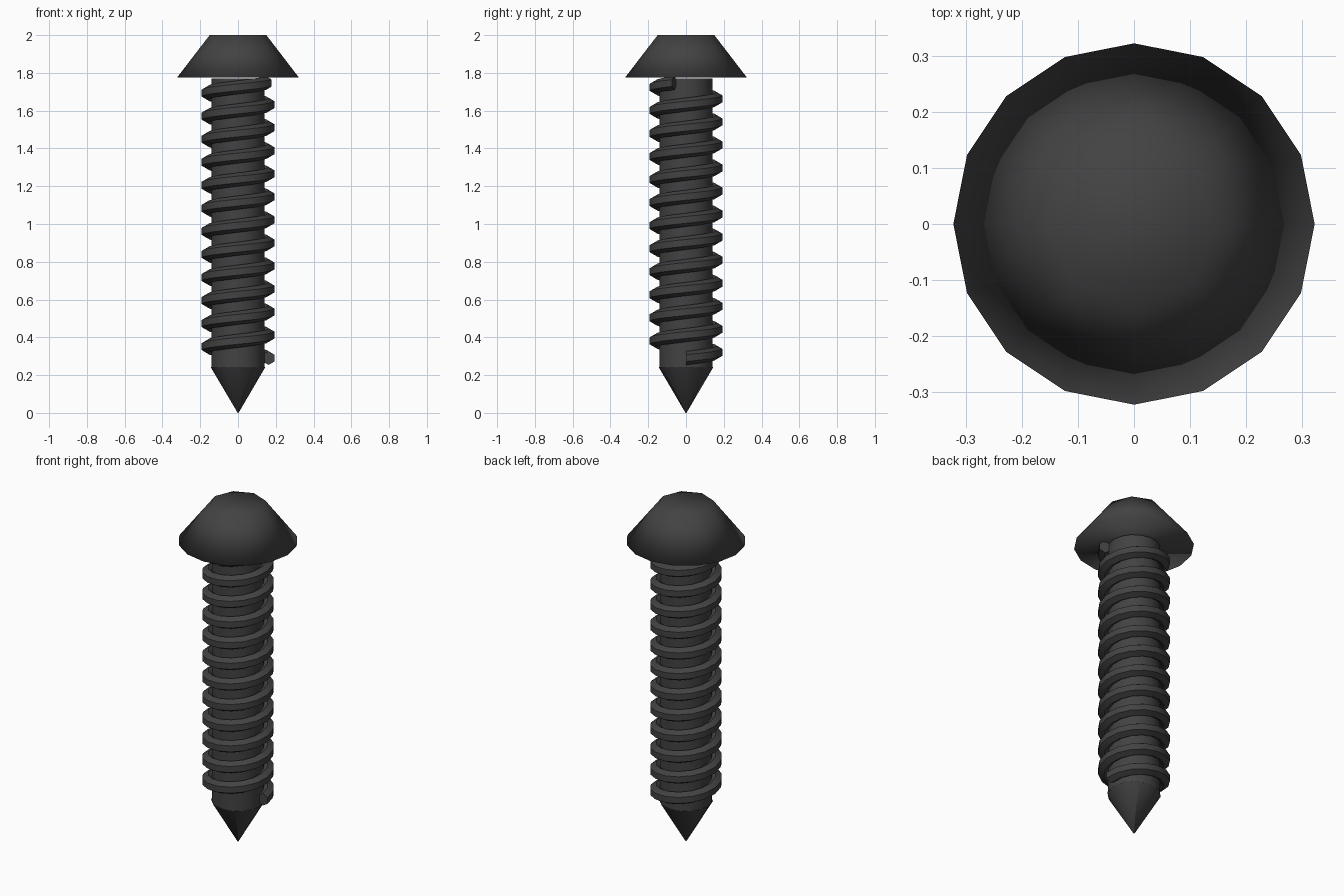
import bpy, bmesh, math

cube = bpy.data.objects.get("Cube")
if cube:
    bpy.data.objects.remove(cube, do_unlink=True)

metal = bpy.data.materials.new("dark_grey_metal")
metal.use_nodes = True
colour = (0.055, 0.055, 0.055, 1)
metal.diffuse_color = colour
metal.node_tree.nodes["Principled BSDF"].inputs["Base Color"].default_value = colour


def finish(name, bm, smooth_angle):
    """Turn a bmesh into a shaded, coloured object."""
    bmesh.ops.recalc_face_normals(bm, faces=bm.faces)
    mesh = bpy.data.meshes.new(name)
    bm.to_mesh(mesh)
    bm.free()
    mesh.materials.append(metal)
    obj = bpy.data.objects.new(name, mesh)
    bpy.context.collection.objects.link(obj)
    bpy.ops.object.select_all(action='DESELECT')
    obj.select_set(True)
    bpy.context.view_layer.objects.active = obj
    bpy.ops.object.shade_smooth_by_angle(angle=math.radians(smooth_angle))


def add_ring(bm, radius, z, sides):
    for i in range(sides):
        a = 2 * math.pi * i / sides
        bm.verts.new((radius * math.cos(a), radius * math.sin(a), z))


def hull(name, rings, smooth_angle):
    """Convex solid through rings of (radius, height, sides)."""
    bm = bmesh.new()
    for ring in rings:
        add_ring(bm, *ring)
    bmesh.ops.convex_hull(bm, input=bm.verts)
    bmesh.ops.dissolve_limit(bm, angle_limit=0.01, verts=bm.verts, edges=bm.edges)
    finish(name, bm, smooth_angle)


# Head (round rim, coarser flat top), shank and pointed tip
hull("head", [(0.322, 1.776, 16), (0.15, 2.0, 8)], 180)
hull("shank", [(0.141, 0.24, 16), (0.141, 1.769, 16)], 35)
hull("tip", [(0.003, 0.0, 3), (0.145, 0.243, 12)], 50)

# Helical thread: a hexagonal section swept upward around the shank
STEPS, PITCH, START, CENTRE, RADIUS = 16, 0.122, 0.29, 0.162, 0.036
bm = bmesh.new()
previous = None
for step in range(12 * STEPS):
    turn = 2 * math.pi * step / STEPS
    z = START + PITCH * step / STEPS
    ring = []
    for corner in range(6):
        a = math.radians(30 + 60 * corner)
        r = CENTRE + RADIUS * math.cos(a)
        ring.append(bm.verts.new((r * math.cos(turn), r * math.sin(turn),
                                  z + RADIUS * math.sin(a))))
    if previous:
        for i in range(6):
            j = (i + 1) % 6
            bm.faces.new((previous[i], previous[j], ring[j], ring[i]))
    else:
        bm.faces.new(ring)
    previous = ring
bm.faces.new(previous)
finish("thread", bm, 40)
